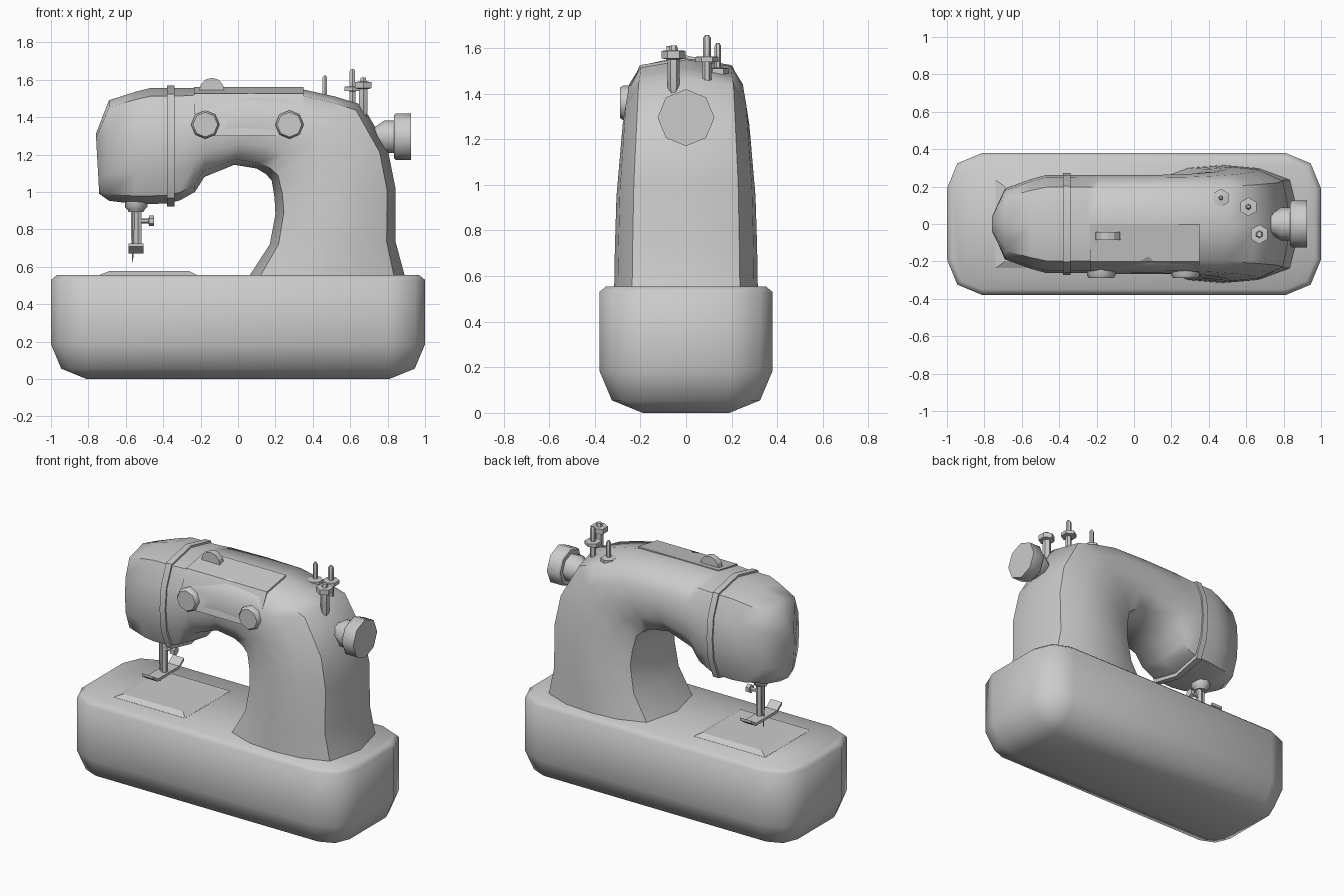
import bpy, bmesh
from math import sin, cos, pi
from mathutils import Vector

if "Cube" in bpy.data.objects:
    bpy.data.objects.remove(bpy.data.objects["Cube"])


def loft(name, rings, angle=0.8):
    """Skin a list of equal-length rings, cap both ends, shade by angle."""
    bm = bmesh.new()
    rows = [[bm.verts.new(p) for p in ring] for ring in rings]
    n = len(rows[0])
    for a, b in zip(rows, rows[1:]):
        for i in range(n):
            j = (i + 1) % n
            bm.faces.new((a[i], a[j], b[j], b[i]))
    bm.faces.new(rows[0][::-1])
    bm.faces.new(rows[-1])
    bmesh.ops.remove_doubles(bm, verts=bm.verts, dist=0.0005)
    bmesh.ops.recalc_face_normals(bm, faces=bm.faces)
    mesh = bpy.data.meshes.new(name)
    bm.to_mesh(mesh)
    bm.free()
    ob = bpy.data.objects.new(name, mesh)
    bpy.context.collection.objects.link(ob)
    bpy.ops.object.select_all(action='DESELECT')
    ob.select_set(True)
    bpy.context.view_layer.objects.active = ob
    bpy.ops.object.shade_smooth_by_angle(angle=angle)
    return ob


def lathe(name, origin, axis, profile, n=8):
    """Round part: profile is (distance along axis, radius)."""
    a = {'x': (1, 0, 0), 'y': (0, 1, 0), 'z': (0, 0, 1)}
    o, d = Vector(origin), Vector(a[axis])
    u, v = [Vector(a[k]) for k in {'x': 'zy', 'y': 'zx', 'z': 'yx'}[axis]]
    rings = [[o + d * t + (u * cos(2 * pi * i / n) + v * sin(2 * pi * i / n)) * r
              for i in range(n)] for t, r in profile]
    return loft(name, rings)


def extrude(name, outline, place, lo, hi, angle=0.5):
    return loft(name, [[place(p, t) for p in outline] for t in (lo, hi)], angle)


# Shared rounded cross-section: (inner-to-outer, half width)
HALF = [(1, 0), (.86, .75), (.45, .95), (0, 1), (-.45, .95), (-.86, .75), (-1, 0)]
SECTION = HALF + [(u, -v) for u, v in HALF[-2:0:-1]]


def sweep(name, stations):
    """Stations: inner x, inner z, outer x, outer z, half width."""
    rings = []
    for ix, iz, ox, oz, w in stations:
        rings.append([((ix + ox) / 2 + u * (ox - ix) / 2, v * w,
                       (iz + oz) / 2 + u * (oz - iz) / 2) for u, v in SECTION])
    return loft(name, rings, 0.9)


# Base with large rounded corners and underside
def base_ring(inset, z):
    r = max(.19 - inset, 0)
    hx, hy = 1 - inset - r, .38 - inset - r
    pts = []
    for q, (sx, sy) in enumerate(((1, 1), (-1, 1), (-1, -1), (1, -1))):
        for k in range(3):
            t = (q + k / 2) * pi / 2
            pts.append((sx * hx + r * cos(t), sy * hy + r * sin(t), z))
    return pts


loft("base", [base_ring(*s) for s in
              ((.19, 0), (.055, .055), (0, .185), (0, .53), (.03, .555))], 0.85)

# Needle plate on the bed
loft("needle_plate", [[(x0, -y, z), (x1, -y, z), (x1, y, z), (x0, y, z)]
     for x0, x1, y, z in ((-.74, -.22, .235, .55), (-.74, -.22, .235, .556),
                          (-.69, -.26, .20, .576))], 0.3)

# Pillar and arm in one bent sweep
sweep("arm_and_pillar", [
    (-.35, .945, -.35, 1.555, .262), (-.31, .955, -.31, 1.555, .262),
    (-.23, 1.0, -.25, 1.555, .262), (-.18, 1.08, -.18, 1.555, .262),
    (-.02, 1.145, .08, 1.555, .262), (.1, 1.125, .34, 1.55, .264),
    (.15, 1.095, .52, 1.51, .27), (.18, 1.06, .665, 1.465, .278),
    (.195, .97, .8, 1.23, .292), (.2, .88, .842, 1.02, .305),
    (.17, .72, .842, .735, .312), (.06, .55, .892, .55, .315)])

# Head and its trim ring
sweep("head", [
    (-.742, .99, -.76, 1.31, .05), (-.69, .953, -.69, 1.49, .19),
    (-.55, .935, -.55, 1.535, .24), (-.47, .935, -.47, 1.555, .262),
    (-.35, .94, -.35, 1.555, .262)])
sweep("head_trim_ring", [(x, .922, x, 1.568, .272) for x in (-.38, -.34)])

# Front cover panel wrapping over the top of the arm
extrude("arm_cover_panel",
        [(0, 1.56), (-.2, 1.525), (-.25, 1.42), (-.267, 1.3), (-.24, 1.3), (0, 1.5)],
        lambda p, x: (x, p[0], p[1]), -.235, .35)

# Dials and top lever
for side, x in (("left", -.175), ("right", .275)):
    lathe(side + "_dial", (x, 0, 1.36), 'y',
          [(-.22, .076), (-.275, .076), (-.29, .066)])
extrude("top_lever",
        [(-.14 + .068 * cos(i * pi / 6), 1.54 + .07 * sin(i * pi / 6)) for i in range(7)],
        lambda p, y: (p[0], y, p[1]), -.085, -.043)

# Hand wheel with neck
lathe("hand_wheel_neck", (0, 0, 1.295), 'x', [(.70, .05), (.735, .055), (.785, .088), (.84, .088)])
lathe("hand_wheel", (0, 0, 1.295), 'x', [(.835, .115), (.845, .125), (.925, .125)])

# Spool pins and bobbin winder on top
lathe("rear_spool_pin", (.465, .14, 0), 'z',
      [(1.43, .048), (1.51, .048), (1.515, .014), (1.61, .014), (1.622, .007)], 6)
lathe("main_spool_pin", (.612, .092, 0), 'z',
      [(1.40, .019), (1.538, .019), (1.54, .05), (1.562, .05), (1.564, .017),
       (1.645, .017), (1.658, .008)], 6)
lathe("bobbin_winder", (.67, -.055, 0), 'z',
      [(1.38, .01), (1.43, .027), (1.55, .027), (1.555, .052), (1.588, .052),
       (1.59, .02), (1.612, .015)], 6)

# Needle, presser bar, clamp screw
lathe("needle_collar", (-.545, 0, 0), 'z', [(.96, .06), (.92, .06), (.905, .045), (.892, .04)])
lathe("presser_bar", (-.535, 0, 0), 'z', [(.91, .021), (.69, .021)], 6)
lathe("needle", (-.563, 0, 0), 'z', [(.91, .011), (.75, .009), (.62, .002)], 6)
lathe("clamp_screw", (0, 0, .845), 'x',
      [(-.545, .013), (-.478, .013), (-.476, .028), (-.45, .028)], 6)

# Presser foot with upturned toe and heel
foot = [(-.16, .725), (-.11, .69), (.11, .69), (.16, .725)]
extrude("presser_foot", foot + [(y, z - .018) for y, z in foot[::-1]],
        lambda p, x: (x, p[0], p[1]), -.585, -.505)
